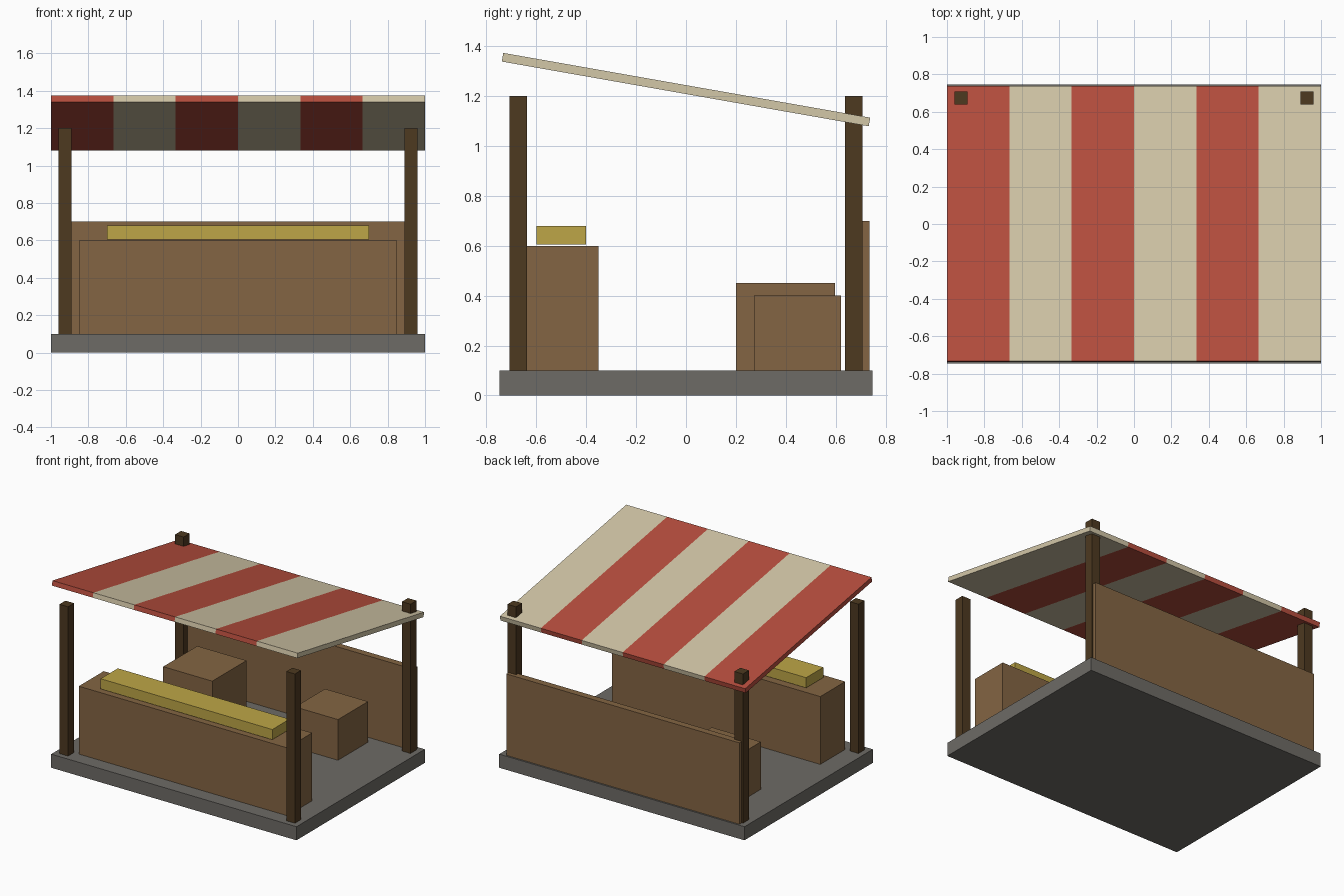
import bpy, bmesh, math
from mathutils import Matrix

old = bpy.data.objects.get("Cube")
if old:
    bpy.data.objects.remove(old, do_unlink=True)


def material(name, rgb):
    mat = bpy.data.materials.new(name)
    mat.use_nodes = True
    mat.diffuse_color = (*rgb, 1)
    bsdf = next(n for n in mat.node_tree.nodes if n.type == 'BSDF_PRINCIPLED')
    bsdf.inputs["Base Color"].default_value = (*rgb, 1)
    bsdf.inputs["Roughness"].default_value = 0.9
    return mat


stone = material("grey stone", (0.155, 0.147, 0.133))
wood = material("brown wood", (0.23, 0.13, 0.056))
dark_wood = material("dark wood", (0.075, 0.041, 0.0145))
straw = material("straw yellow", (0.51, 0.38, 0.063))
red = material("awning red", (0.48, 0.077, 0.048))
cream = material("awning cream", (0.65, 0.57, 0.39))


def box(name, x, y, z, *mats, cuts=()):
    """Box between (low, high) pairs, optionally sliced across x."""
    bm = bmesh.new()
    bmesh.ops.create_cube(bm, size=1)
    size = [hi - lo for lo, hi in (x, y, z)]
    centre = [(hi + lo) / 2 for lo, hi in (x, y, z)]
    bmesh.ops.scale(bm, vec=size, verts=bm.verts)
    for cut in cuts:
        bmesh.ops.bisect_plane(bm, geom=bm.verts[:] + bm.edges[:] + bm.faces[:],
                               plane_co=(cut, 0, 0), plane_no=(1, 0, 0))
    mesh = bpy.data.meshes.new(name)
    bm.to_mesh(mesh)
    bm.free()
    for mat in mats:
        mesh.materials.append(mat)
    obj = bpy.data.objects.new(name, mesh)
    obj.location = centre
    bpy.context.collection.objects.link(obj)
    return obj


# Floor slab
FLOOR = 0.1
box("floor_slab", (-1, 1), (-0.747, 0.747), (0, FLOOR), stone)

# Four corner posts
for side, sx in (("left", 1), ("right", -1)):
    for end, sy in (("front", -1), ("back", 1)):
        px, py, half = sx * 0.925, sy * 0.673, 0.035
        box(f"{end}_{side}_post", (px - half, px + half),
            (py - half, py + half), (FLOOR, 1.2), dark_wood)

# Counter with a long tray of goods
box("counter", (-0.85, 0.85), (-0.64, -0.35), (FLOOR, 0.6), wood)
box("goods_tray", (-0.7, 0.7), (-0.6, -0.4), (0.605, 0.68), straw)

# Back wall and storage crates
box("back_wall", (-0.95, 0.95), (0.685, 0.735), (FLOOR, 0.7), wood)
box("large_crate", (-0.75, -0.35), (0.2, 0.598), (FLOOR, 0.45), wood)
box("small_crate", (0.275, 0.625), (0.272, 0.621), (FLOOR, 0.4), wood)

# Sloping striped awning
STRIPES = 6
width = 2 / STRIPES
awning = box("awning", (-1, 1), (-0.747, 0.747), (1.209, 1.244), red, cream,
             cuts=[-1 + width * i for i in range(1, STRIPES)])
for face in awning.data.polygons:
    stripe = min(STRIPES - 1, int((face.center.x + 1) / width))
    face.material_index = stripe % 2
awning.data.transform(Matrix.Rotation(math.radians(-10), 4, 'X'))
